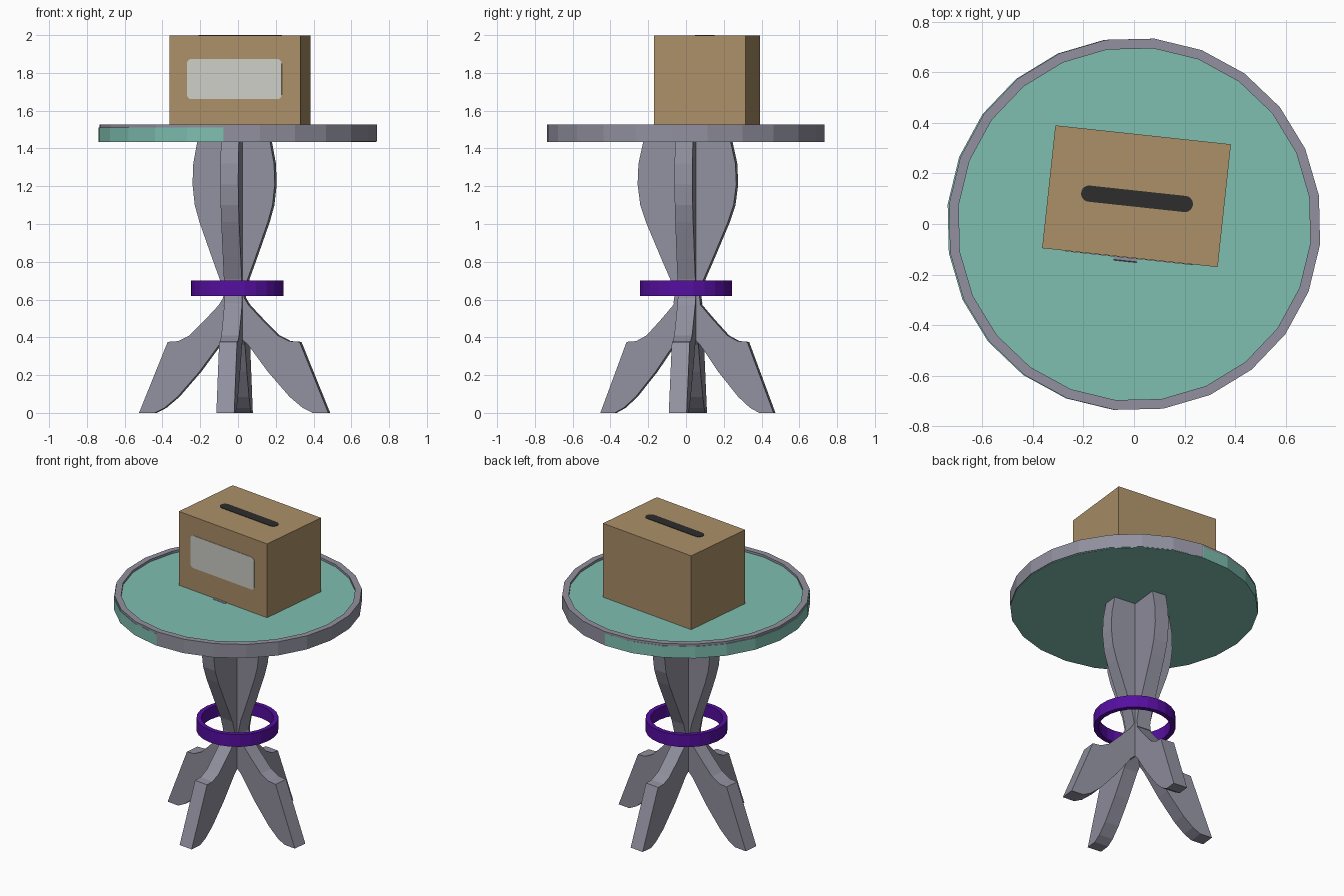
import bpy, bmesh, math
from mathutils import Vector, Matrix

if "Cube" in bpy.data.objects:
    bpy.data.objects.remove(bpy.data.objects["Cube"])

TURN = math.radians(-6.15)          # the whole model is turned slightly
SPIN = Matrix.Rotation(TURN, 3, 'Z')


def material(name, rgb):
    m = bpy.data.materials.new(name)
    lin = [(c / 255 / 12.92) if c < 10 else ((c / 255 + 0.055) / 1.055) ** 2.4 for c in rgb]
    m.diffuse_color = (*lin, 1)
    m.use_nodes = True
    m.node_tree.nodes["Principled BSDF"].inputs["Base Color"].default_value = m.diffuse_color
    return m


GREY = material("grey wood", (145, 144, 159))
TEAL = material("teal top", (127, 191, 176))
CARD = material("cardboard", (171, 144, 104))
PURPLE = material("purple band", (86, 14, 160))
WHITE = material("label white", (206, 206, 200))
DARK = material("slot black", (45, 45, 45))


def finish(bm, name, mat, loc, rot=(0, 0, TURN)):
    bmesh.ops.recalc_face_normals(bm, faces=bm.faces)
    me = bpy.data.meshes.new(name)
    bm.to_mesh(me)
    bm.free()
    me.materials.append(mat)
    ob = bpy.data.objects.new(name, me)
    ob.location, ob.rotation_euler = loc, rot
    bpy.context.collection.objects.link(ob)
    return ob


def extrude(points, vec):
    """Closed outline of 3D points pulled along vec into a solid."""
    bm = bmesh.new()
    face = bm.faces.new([bm.verts.new(p) for p in points])
    ext = bmesh.ops.extrude_face_region(bm, geom=[face], use_keep_orig=True)
    verts = [g for g in ext["geom"] if isinstance(g, bmesh.types.BMVert)]
    bmesh.ops.translate(bm, verts=verts, vec=vec)
    return bm


def mirrored_board(name, half, scale, angle, thick=0.095):
    """Upright board from a half outline of (radius, height) points."""
    pts = half + [(-r, z) for r, z in reversed(half) if r > 0]
    bm = extrude([(r * scale, -thick / 2, z) for r, z in pts], Vector((0, thick, 0)))
    finish(bm, name, GREY, (-0.018, 0.01, 0), (0, 0, TURN + angle))


def band(name, mat, r_out, r_in, z0, z1, loc, n=24):
    """Ring with a rectangular section."""
    bm = bmesh.new()
    section = [(r_out, z0), (r_out, z1), (r_in, z1), (r_in, z0)]
    loops = []
    for i in range(n):
        a = 2 * math.pi * i / n
        loops.append([bm.verts.new((r * math.cos(a), r * math.sin(a), z)) for r, z in section])
    for i in range(n):
        p, q = loops[i], loops[(i + 1) % n]
        for k in range(4):
            bm.faces.new((p[k], q[k], q[(k + 1) % 4], p[(k + 1) % 4]))
    finish(bm, name, mat, loc)


def rounded_plate(name, mat, w, h, r, loc, rot, thick=0.004, seg=6):
    pts = []
    for k, (sx, sy) in enumerate([(1, 1), (-1, 1), (-1, -1), (1, -1)]):
        for i in range(seg + 1):
            a = math.pi / 2 * (k + i / seg)
            pts.append((sx * (w / 2 - r) + r * math.cos(a), sy * (h / 2 - r) + r * math.sin(a), 0))
    finish(extrude(pts, Vector((0, 0, thick))), name, mat, loc, rot)


# crossed boards: upper column and lower splayed feet
upper = [(.06, .58), (.055, .62), (.075, .71), (.115, .82), (.182, 1.01), (.207, 1.1),
         (.219, 1.21), (.215, 1.32), (.193, 1.44), (.13, 1.514)]
lower = [(.055, .61), (.08, .57), (.155, .49), (.235, .41), (.295, .38), (.351, .376),
         (.504, 0), (.42, 0), (.367, .027), (.298, .085), (.182, .218), (.077, .36), (0, .43)]
for axis, angle, s_up, s_low in (("side", 0, 1.0, 1.0), ("front_back", math.pi / 2, 1.2, 0.915)):
    mirrored_board("column_board_" + axis, upper, s_up, angle)
    mirrored_board("feet_board_" + axis, lower, s_low, angle)

# purple band around the waist
band("waist_band", PURPLE, 0.245, 0.215, 0.62, 0.70, (-0.004, 0, 0))

# round top with a raised rim
n, r = 24, 0.739
disc = [(r * math.cos(2 * math.pi * i / n), r * math.sin(2 * math.pi * i / n), 0) for i in range(n)]
finish(extrude(disc, Vector((0, 0, 0.077))), "table_top", TEAL, (-0.003, -0.001, 1.434))
band("table_rim", GREY, r, 0.700, 1.438, 1.526, (0.002, -0.001, 0))

# box with slot and label
BX, BY, TOP = 0.010, 0.110, 1.997
w, d = 0.699, 0.489
box = [(-w / 2, -d / 2, 0), (w / 2, -d / 2, 0), (w / 2, d / 2, 0), (-w / 2, d / 2, 0)]
finish(extrude(box, Vector((0, 0, TOP - 1.509))), "box", CARD, (BX, BY, 1.509))
rounded_plate("box_slot", DARK, 0.445, 0.064, 0.0318,
              Vector((BX, BY, TOP - 0.001)) + SPIN @ Vector((0.003, -0.01, 0)), (0, 0, TURN))
rounded_plate("box_label", WHITE, 0.505, 0.213, 0.025,
              Vector((BX, BY, 1.767)) + SPIN @ Vector((-0.003, -d / 2 + 0.001, 0)),
              (math.pi / 2, 0, TURN))
